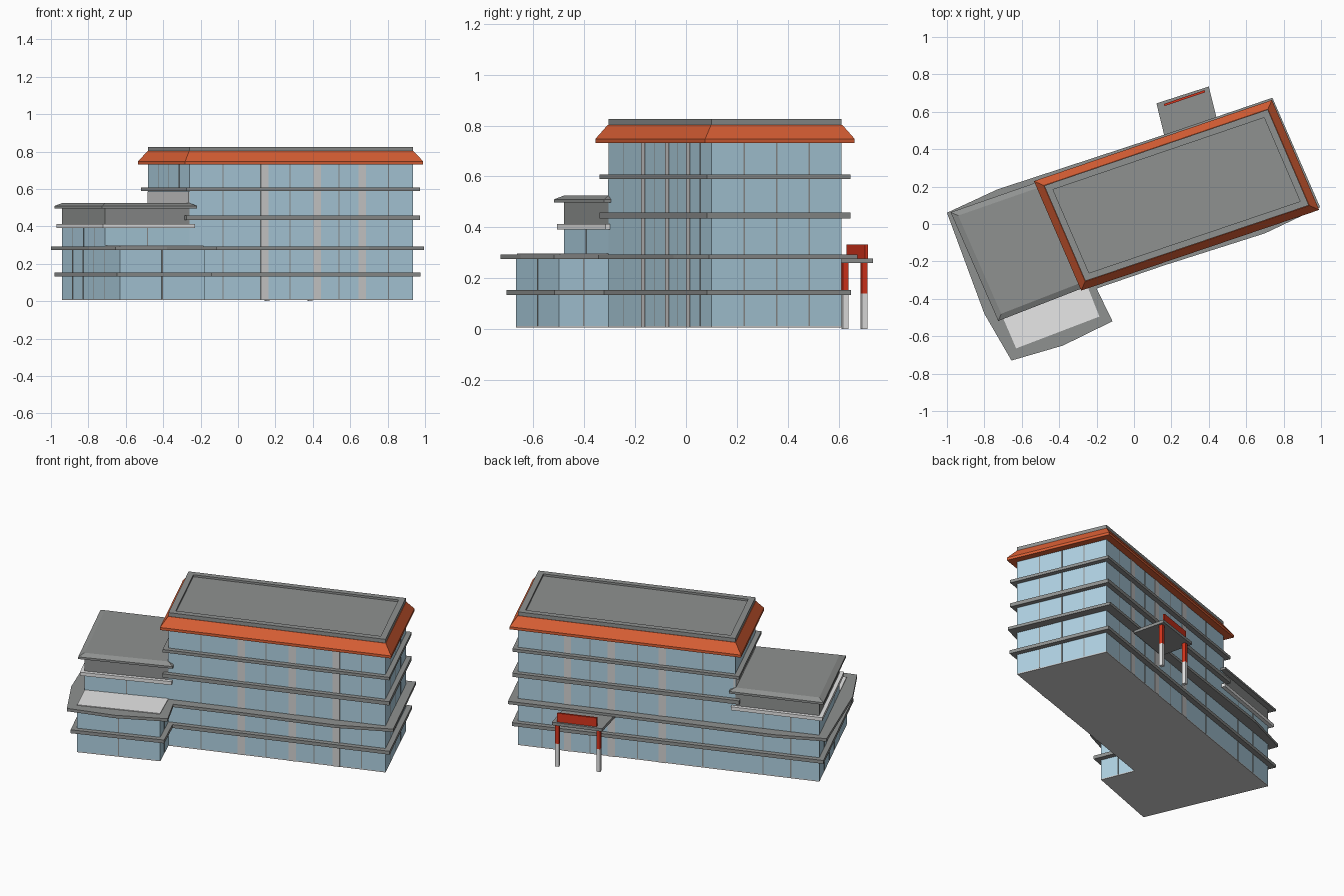
import bpy, bmesh
from mathutils import Vector

if "Cube" in bpy.data.objects:
    bpy.data.objects.remove(bpy.data.objects["Cube"])


def material(name, rgb):
    m = bpy.data.materials.new(name)
    m.diffuse_color = (*rgb, 1)
    m.use_nodes = True
    m.node_tree.nodes["Principled BSDF"].inputs["Base Color"].default_value = m.diffuse_color
    return m


GLASS = material("blue glass", (0.43, 0.64, 0.76))
GREY = material("concrete grey", (0.275, 0.285, 0.28))
LIGHT = material("light grey", (0.64, 0.64, 0.64))
WHITE = material("off white", (0.84, 0.84, 0.84))
ORANGE = material("orange tile", (0.70, 0.115, 0.035))
RED = material("red", (0.68, 0.035, 0.012))


def offset(poly, d):
    """Grow a counter-clockwise outline by d with mitred corners."""
    out, n = [], len(poly)
    for i in range(n):
        p0, p, p1 = (Vector(poly[(i + k) % n]) for k in (-1, 0, 1))
        a, b = (p - p0).normalized(), (p1 - p).normalized()
        na, nb = Vector((a.y, -a.x)), Vector((b.y, -b.x))
        out.append(tuple(p + (na + nb) * (d / (1 + na.dot(nb)))))
    return out


def loft(name, stacks, mat):
    """Each stack is a list of (outline, z) rings, capped at both ends."""
    bm = bmesh.new()
    for rings in stacks:
        loops = [[bm.verts.new((x, y, z)) for x, y in poly] for poly, z in rings]
        n = len(loops[0])
        for lo, hi in zip(loops, loops[1:]):
            for i in range(n):
                j = (i + 1) % n
                bm.faces.new((lo[i], lo[j], hi[j], hi[i]))
        bm.faces.new(loops[0][::-1])
        bm.faces.new(loops[-1])
    bmesh.ops.recalc_face_normals(bm, faces=bm.faces)
    me = bpy.data.meshes.new(name)
    bm.to_mesh(me)
    bm.free()
    me.materials.append(mat)
    ob = bpy.data.objects.new(name, me)
    bpy.context.collection.objects.link(ob)
    return ob


def prism(name, poly, z0, z1, mat):
    return loft(name, [[(poly, z0), (poly, z1)]], mat)


def strip(a, b, t, width, out, z0, z1, back=0.01):
    """Upright bar on the wall from a to b (outside on the right)."""
    a, b = Vector(a), Vector(b)
    d = (b - a).normalized()
    n = Vector((d.y, -d.x))
    p, h = a.lerp(b, t), d * width / 2
    poly = [p - h + n * out, p + h + n * out, p + h - n * back, p - h - n * back]
    return [(poly, z0), (poly, z1)]


# Wall outlines, counter-clockwise
FL, FR, BR, BL = (-0.26, -0.305), (0.935, 0.10), (0.715, 0.612), (-0.48, 0.205)
WB, WF = (-0.94, 0.045), (-0.71, -0.48)
PL, PR = (-0.63, -0.668), (-0.18, -0.50)
MAIN = [FL, FR, BR, BL]
WING = [WB, WF, FL, BL]
LOWER = [WB, PL, PR, FL, FR, BR]

# Glazed bodies
prism("base", LOWER, 0.006, 0.012, LIGHT)
prism("lower_floors", LOWER, 0.012, 0.28, GLASS)
prism("wing_third_floor", WING, 0.28, 0.395, GLASS)
prism("main_upper_floors", MAIN, 0.28, 0.74, GLASS)

# Floor ledges
prism("first_ledge", offset(LOWER, 0.03), 0.133, 0.154, GREY)
LEDGE2 = [(-1.0, 0.06), (-0.80, -0.48), (-0.655, -0.73), (-0.38, -0.65),
          (-0.115, -0.52), (-0.20, -0.345), (0.165, -0.22), (0.70, -0.05),
          (0.995, 0.09), (0.74, 0.675), (0.17, 0.48), (-0.73, 0.185)]
prism("second_ledge", LEDGE2, 0.275, 0.293, GREY)
prism("third_ledge", offset(MAIN, 0.028), 0.435, 0.458, GREY)
prism("fourth_ledge", offset(MAIN, 0.028), 0.59, 0.608, GREY)

# Terrace floor on the front projection
prism("terrace", [WF, (-0.63, -0.665), (-0.185, -0.495), FL], 0.285, 0.297, WHITE)

# Wing top: pale band, blank wall, bevelled roof
prism("wing_band", offset(WING, 0.022), 0.392, 0.413, WHITE)
prism("wing_attic", WING, 0.413, 0.50, GREY)
eave = offset(WING, 0.03)
loft("wing_roof", [[(eave, 0.497), (eave, 0.51), (offset(WING, 0.0), 0.525)]], GREY)
loft("blank_wall_plate", [strip(BL, FL, 0.5, 0.555, 0.004, 0.52, 0.588)], LIGHT)

# Main roof: tiled skirt and recessed parapet
skirt = offset(MAIN, 0.041)
loft("tile_skirt", [[(skirt, 0.732), (skirt, 0.748), (offset(MAIN, 0.002), 0.803)]], ORANGE)
rim = offset(MAIN, -0.035)
loft("parapet_roof", [[(MAIN, 0.80), (MAIN, 0.826), (rim, 0.826), (rim, 0.814)]], GREY)

# Light pillars nearly flush in the long walls
T = (0.336, 0.571, 0.773)
pillars = [strip(FL, FR, t, 0.042, 0.002, 0.006, 0.735) for t in T]
pillars += [strip(BR, BL, 1 - t, 0.042, 0.002, 0.006, 0.735) for t in T]
loft("pillars", pillars, LIGHT)

# Window mullions: wall start, wall end, positions, height range
quarters = (0.25, 0.5, 0.75)
walls = [
    (FL, FR, (0.15, 0.45, 0.67, 0.89), 0.012, 0.735),
    (FR, BR, quarters, 0.012, 0.735),
    (BR, BL, (0.11, 0.33, 0.55, 0.85), 0.012, 0.735),
    (BL, FL, quarters, 0.60, 0.735),
    (BL, WB, (0.33, 0.66), 0.012, 0.395),
    (WB, WF, quarters, 0.28, 0.395),
    (WF, FL, (0.5,), 0.28, 0.395),
    (WB, PL, (0.18, 0.36, 0.54, 0.73), 0.012, 0.28),
    (PL, PR, (0.5,), 0.012, 0.28),
    (PR, FL, (0.5,), 0.012, 0.28),
]
loft("mullions", [strip(a, b, t, 0.006, 0.001, z0, z1)
                  for a, b, ts, z0, z1 in walls for t in ts], GREY)

# Entrance porch at the back
CANOPY = [(0.17, 0.44), (0.45, 0.535), (0.40, 0.735), (0.12, 0.645)]
prism("porch_canopy", CANOPY, 0.26, 0.278, GREY)
ca, cb = (0.40, 0.705), (0.14, 0.62)
for name, z0, z1, mat in (("porch_column_bases", 0, 0.14, WHITE),
                          ("porch_column_tops", 0.14, 0.262, RED)):
    loft(name, [strip(ca, cb, t, 0.022, 0.011, z0, z1, 0.011)
                for t in (0.06, 0.94)], mat)
loft("porch_panel", [strip((0.385, 0.712), (0.155, 0.634), 0.5, 0.23, 0.006,
                           0.276, 0.332, 0.006)], RED)
